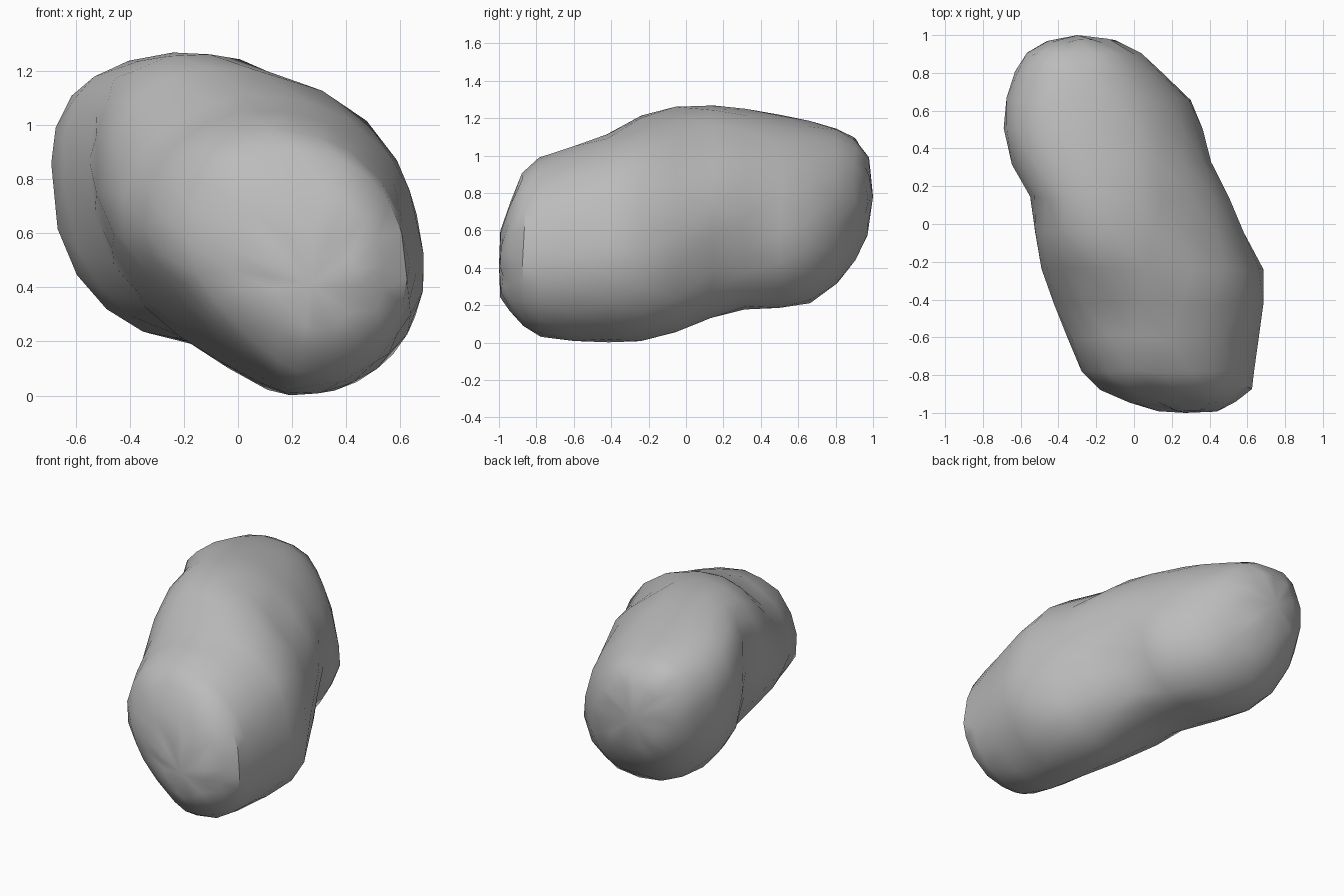
import bpy, bmesh, math, random
from mathutils import Vector

cube = bpy.data.objects.get("Cube")
if cube:
    bpy.data.objects.remove(cube, do_unlink=True)
random.seed(4)

# Single grey rock colour
rock = bpy.data.materials.new("rock_grey")
rock.use_nodes = True
rock.diffuse_color = (0.5, 0.5, 0.5, 1)
rock.node_tree.nodes["Principled BSDF"].inputs["Base Color"].default_value = (0.5, 0.5, 0.5, 1)

# Cross-sections along the body: y, x range, z range, lean
stations = [
    (-0.985, 0.12, 0.44, 0.24, 0.6, 0.1),
    (-0.94, -0.03, 0.54, 0.17, 0.75, 0.12),
    (-0.87, -0.18, 0.625, 0.08, 0.91, 0.15),
    (-0.78, -0.28, 0.64, 0.03, 0.99, 0.2),
    (-0.6, -0.35, 0.66, 0.005, 1.06, 0.2),
    (-0.42, -0.43, 0.69, 0.0, 1.12, 0.2),
    (-0.24, -0.49, 0.685, 0.005, 1.22, 0.25),
    (-0.05, -0.53, 0.59, 0.05, 1.265, 0.28),
    (0.14, -0.55, 0.53, 0.13, 1.27, 0.25),
    (0.32, -0.65, 0.43, 0.175, 1.25, 0.22),
    (0.5, -0.69, 0.35, 0.18, 1.22, 0.2),
    (0.66, -0.68, 0.28, 0.21, 1.185, 0.2),
    (0.8, -0.63, 0.15, 0.31, 1.145, 0.18),
    (0.9, -0.57, 0.04, 0.44, 1.1, 0.15),
    (0.97, -0.46, -0.1, 0.57, 0.99, 0.1),
]
SIDES = 20

# Corner fullness for (right, upper) signs: at the front and at the back
fullness = {
    (True, True): (2.4, 2.1),
    (False, True): (2.0, 2.6),
    (False, False): (1.5, 2.3),
    (True, False): (1.85, 2.2),
}

# Broad dents and bumps: centre, radius, push
dents = [
    ((0.42, 0.24, 0.44), 0.2, (-0.07, 0, 0.03)),
    ((0.28, 0.58, 0.55), 0.18, (0.03, 0, -0.02)),
    ((0.24, 0.02, 1.1), 0.22, (-0.03, 0, -0.04)),
    ((-0.2, -0.45, 1.04), 0.2, (0.02, 0, -0.03)),
]


def dented(p):
    out = p.copy()
    for centre, radius, push in dents:
        d = (p - Vector(centre)).length / radius
        out += Vector(push) * math.exp(-d * d)
    return out


def section_point(y, x0, x1, z0, z1, lean, t):
    # A leaning oval that just fills its range, fuller at some corners
    u, v = math.cos(t), math.sin(t - lean)
    front, back = fullness[(u > 0, v > 0)]
    blend = min(1, max(0, (y + 0.4) / 0.65))
    power = 2 / (front + (back - front) * blend)
    u = math.copysign(abs(u) ** power, u)
    v = math.copysign(abs(v) ** power, v)
    return Vector(((x0 + x1) / 2 + (x1 - x0) / 2 * u, y,
                   (z0 + z1) / 2 + (z1 - z0) / 2 * v))


# Loft the rings, staggering every second one
bm = bmesh.new()
rings = []
for i, station in enumerate(stations):
    ring = []
    for j in range(SIDES):
        t = math.tau * (j + 0.5 * (i % 2) + random.uniform(-0.12, 0.12)) / SIDES
        p = dented(section_point(*station, t))
        p.y += random.uniform(-0.01, 0.01)
        ring.append(bm.verts.new(p))
    rings.append(ring)

for i in range(len(rings) - 1):
    a, b = rings[i], rings[i + 1]
    for j in range(SIDES):
        k = (j + 1) % SIDES
        if i % 2 == 0:
            bm.faces.new((a[j], a[k], b[j]))
            bm.faces.new((a[k], b[k], b[j]))
        else:
            bm.faces.new((a[j], b[k], b[j]))
            bm.faces.new((a[j], a[k], b[k]))

# Close both ends
for ring, tip in ((rings[0], (0.27, -1.0, 0.41)), (rings[-1], (-0.3, 1.0, 0.78))):
    centre = bm.verts.new(tip)
    for j in range(SIDES):
        bm.faces.new((ring[j], ring[(j + 1) % SIDES], centre))

bmesh.ops.recalc_face_normals(bm, faces=bm.faces[:])
mesh = bpy.data.meshes.new("rock_body")
bm.to_mesh(mesh)
bm.free()
mesh.materials.append(rock)
body = bpy.data.objects.new("rock_body", mesh)
bpy.context.collection.objects.link(body)

# Smooth shading with crisp creases
bpy.ops.object.select_all(action='DESELECT')
body.select_set(True)
bpy.context.view_layer.objects.active = body
bpy.ops.object.shade_smooth_by_angle(angle=math.radians(35))
